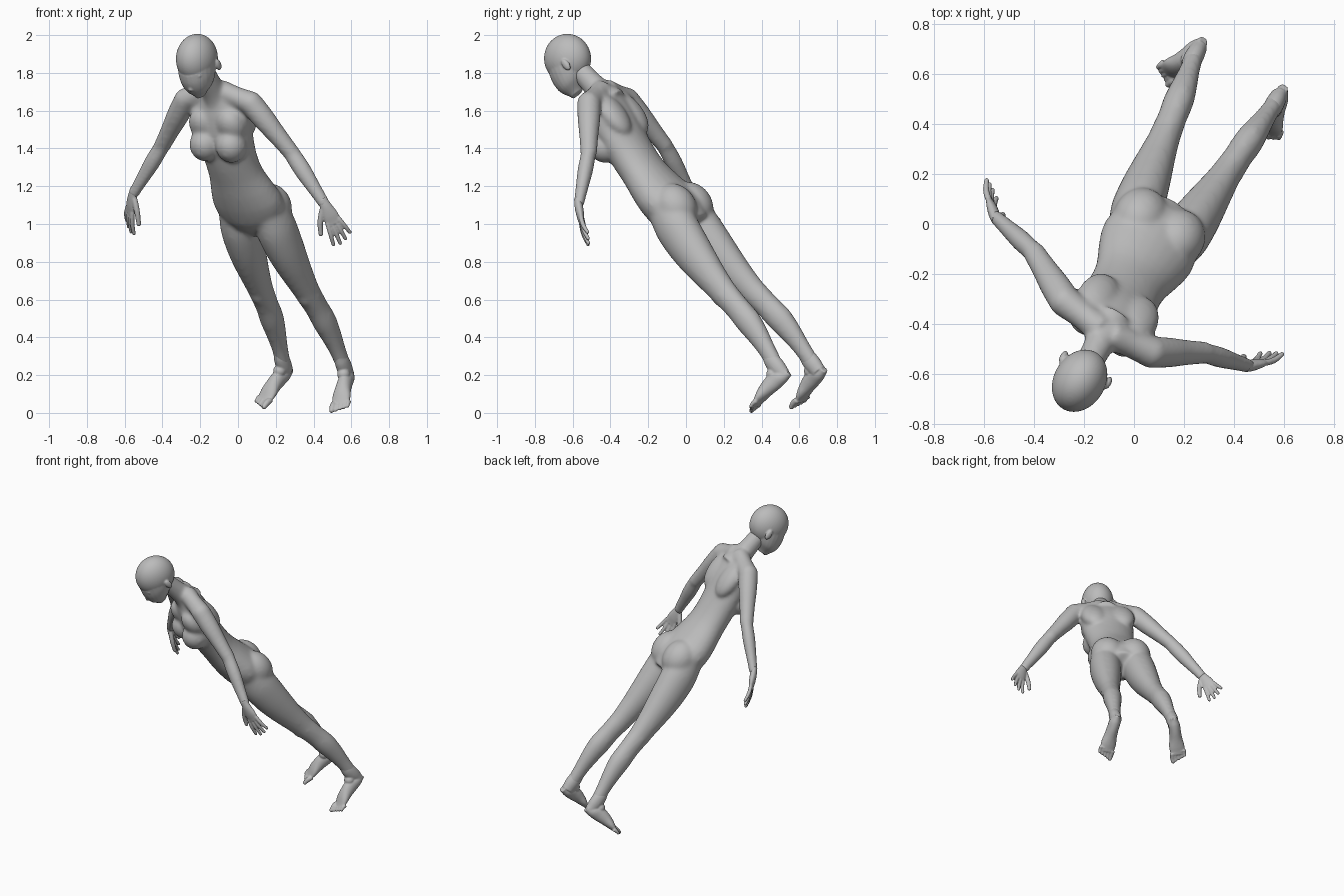
import bpy
import bmesh
from math import cos, sin, pi, floor
from mathutils import Matrix, Vector

cube = bpy.data.objects.get("Cube")
if cube:
    bpy.data.objects.remove(cube, do_unlink=True)

# One plain grey skin
GREY = (0.5, 0.5, 0.5, 1)
skin = bpy.data.materials.new("plain grey")
skin.use_nodes = True
skin.diffuse_color = GREY
shader = skin.node_tree.nodes["Principled BSDF"]
shader.inputs["Base Color"].default_value = GREY
shader.inputs["Roughness"].default_value = 0.7

# The figure is modelled upright, then its frame is leaned forward and turned
left = Vector((0.861, -0.507, -0.047)).normalized()
up = Vector((-0.296, -0.573, 0.764))
up = (up - left * up.dot(left)).normalized()
back = up.cross(left)
FRAME = Matrix((left, back, up)).transposed().to_4x4()
FRAME.translation = (0.428, 0.627, 0.174)

SIDES = {"left": 1, "right": -1}
ACROSS_BODY = Vector((1, 0, 0))
UPRIGHT = Vector((0, 0, 1))
STRAIGHT = Vector((0, 0, 0))


def sample(values, t):
    """Smooth curve through evenly spaced values, for t from start to end."""
    last = len(values) - 1
    i = min(floor(t * last), last - 1)
    f = t * last - i
    before, a, b, after = (values[min(max(i + k, 0), last)] for k in (-1, 0, 1, 2))
    slope_a, slope_b = (b - before) / 2, (after - a) / 2
    ease = f * f * (3 - 2 * f)
    return (a + (b - a) * ease + slope_a * f * (1 - f) ** 2
            - slope_b * f * f * (1 - f))


def loft(bm, start, end, widths, depths=1, side=ACROSS_BODY, mirror=1,
         bow=STRAIGHT, axis=None, segments=24, rings=20):
    """Closed tube of ellipses along a bowed line.

    depths is a list of its own, or one factor of the widths.
    """
    start, end, bow = Vector(start), Vector(end), Vector(bow)
    axis = (axis or end - start).normalized()
    side = (side - axis * side.dot(axis)).normalized()
    other = axis.cross(side)
    if not isinstance(depths, tuple):
        depths = tuple(w * depths for w in widths)
    previous = None
    for step in range(rings + 1):
        t = step / rings
        centre = start.lerp(end, t) + bow * sin(pi * t)
        wide, deep = side * sample(widths, t), other * sample(depths, t)
        ring = []
        for k in range(segments):
            angle = 2 * pi * k / segments
            p = centre + wide * cos(angle) + deep * sin(angle)
            ring.append(bm.verts.new((p.x * mirror, p.y, p.z)))
        if previous:
            for k in range(segments):
                n = (k + 1) % segments
                bm.faces.new((previous[k], previous[n], ring[n], ring[k]))
        else:
            bm.faces.new(ring)
        previous = ring
    bm.faces.new(previous)


def blob(bm, centre, size, mirror=1):
    """Ellipsoid."""
    x, y, z = centre
    matrix = Matrix.Translation((x * mirror, y, z)) @ Matrix.Diagonal((*size, 1))
    bmesh.ops.create_uvsphere(bm, u_segments=48, v_segments=32, radius=1, matrix=matrix)


def ball(bm, centre, radius, mirror=1):
    blob(bm, centre, (radius, radius, radius), mirror)


def digit(bm, root, tip, radius, bow, mirror):
    """Finger or toe with a rounded end."""
    loft(bm, root, tip, (radius, radius, radius * 0.8), mirror=mirror, bow=bow,
         segments=12, rings=8)
    ball(bm, tip, radius * 0.8, mirror)


def finish(bm, name, voxel, rounds):
    """Fuse the pieces into one smooth skin."""
    bmesh.ops.recalc_face_normals(bm, faces=bm.faces)
    mesh = bpy.data.meshes.new(name)
    bm.to_mesh(mesh)
    bm.free()
    mesh.materials.append(skin)
    mesh.shade_smooth()
    obj = bpy.data.objects.new(name, mesh)
    bpy.context.collection.objects.link(obj)
    obj.matrix_world = FRAME
    fuse = obj.modifiers.new("fuse", 'REMESH')
    fuse.mode = 'VOXEL'
    fuse.voxel_size = voxel
    fuse.use_smooth_shade = True
    soften = obj.modifiers.new("soften", 'SMOOTH')
    soften.factor = 0.5
    soften.iterations = rounds


# Joints of the left side, mirrored for the right
shoulder = Vector((0.2, 0.06, 1.88))
elbow = Vector((0.395, -0.02, 1.62))
wrist = Vector((0.585, -0.155, 1.4))
hip = Vector((0.1, 0, 1.2))
knee = Vector((0.145, 0, 0.6))
ankle = Vector((0.187, 0.005, 0.1))

# Hand directions: along the fingers, over to the little finger, out of the palm
along = (wrist - elbow + Vector((-0.03, 0, -0.2))).normalized()
across = Vector((0.77, 0.635, 0))
across = (across - along * across.dot(along)).normalized()
palm = across.cross(along)

# Body: torso, neck, arms and legs
body = bmesh.new()
loft(body, (0, 0.02, 1.05), (0, 0.07, 1.95),
     widths=(0.1, 0.18, 0.2, 0.18, 0.155, 0.15, 0.16, 0.17, 0.17, 0.08),
     depths=(0.09, 0.13, 0.13, 0.12, 0.11, 0.11, 0.11, 0.11, 0.09, 0.06),
     bow=(0, -0.065, 0), axis=UPRIGHT)
loft(body, (0, 0.065, 1.86), (0, 0.035, 2.13), (0.09, 0.065, 0.057, 0.055), 1.05)
for s in SIDES.values():
    loft(body, (0.02, 0.08, 1.94), shoulder, (0.06, 0.056, 0.062),
         side=UPRIGHT, mirror=s)                                # shoulder muscle
    ball(body, shoulder, 0.063, s)
    loft(body, shoulder, elbow, (0.063, 0.06, 0.051, 0.045), mirror=s)
    ball(body, elbow, 0.044, s)
    loft(body, elbow, wrist + along * 0.02, (0.045, 0.047, 0.039, 0.032), 0.88,
         side=across, mirror=s)
    loft(body, hip, knee, (0.09, 0.102, 0.098, 0.087, 0.073, 0.062), 1.17,
         mirror=s, bow=(0, -0.015, 0))
    ball(body, knee, 0.063, s)
    blob(body, knee + Vector((0, -0.045, 0.01)), (0.035, 0.035, 0.05), s)  # kneecap
    loft(body, knee, ankle, (0.062, 0.058, 0.06, 0.051, 0.041, 0.038), 1.17,
         mirror=s, bow=(0, 0.02, 0))
    blob(body, (0.08, -0.078, 1.69), (0.083, 0.085, 0.09), s)   # breast
    blob(body, (0.085, -0.02, 1.78), (0.08, 0.07, 0.1), s)      # upper chest
    blob(body, (0.085, 0.045, 1.17), (0.11, 0.11, 0.13), s)     # buttock
    blob(body, (0.09, 0.08, 1.78), (0.085, 0.06, 0.14), s)      # shoulder blade
finish(body, "body", 0.009, 20)

# Head with face and ears
head = bmesh.new()
blob(head, (0, 0.02, 2.21), (0.103, 0.131, 0.131))
loft(head, (0, 0.01, 2.2), (0, -0.06, 2.03), (0.1, 0.096, 0.078, 0.03),
     depths=(0.125, 0.115, 0.085, 0.035), axis=UPRIGHT)
loft(head, (0, -0.1, 2.18), (0, -0.125, 2.11), (0.008, 0.01, 0.014))   # nose
blob(head, (0, -0.1, 2.075), (0.025, 0.013, 0.007))                    # upper lip
blob(head, (0, -0.096, 2.06), (0.02, 0.013, 0.008))                    # lower lip
ball(head, (0, -0.08, 2.045), 0.02)                                    # chin
for s in SIDES.values():
    ball(head, (0.013, -0.11, 2.108), 0.01, s)                         # nostril
    blob(head, (0.04, -0.086, 2.185), (0.03, 0.014, 0.012), s)         # brow
    blob(head, (0.04, -0.082, 2.157), (0.018, 0.018, 0.011), s)        # eye
    ball(head, (0.052, -0.064, 2.118), 0.026, s)                       # cheek
    blob(head, (0.103, 0.04, 2.157), (0.014, 0.02, 0.035), s)          # ear
finish(head, "head", 0.0045, 6)

# Foot directions, turned out a little
toe_way = Vector((0.2, -1, 0)).normalized()
outward = toe_way.cross(-UPRIGHT)
heel = Vector((0.185, 0.042, 0.03))
ball_of_foot = heel + toe_way * 0.25 - UPRIGHT * 0.015

for side_name, s in SIDES.items():
    # Hand with four spread fingers and a thumb
    hand = bmesh.new()
    loft(hand, wrist - along * 0.02, wrist + along * 0.13,
         (0.024, 0.032, 0.042, 0.042), depths=(0.018, 0.022, 0.02, 0.013),
         side=across, mirror=s)
    for i, length in enumerate((0.1, 0.11, 0.1, 0.08)):
        spread = across * (i - 1.5) * 0.021
        root = wrist + along * 0.11 + spread
        tip = wrist + along * (0.13 + length) + spread * 1.7 + palm * 0.018
        digit(hand, root, tip, 0.0125, palm * -0.006, s)
    digit(hand, wrist + along * 0.02 - across * 0.012,
          wrist + along * 0.15 - across * 0.088 + palm * 0.018,
          0.0155, across * -0.01, s)
    finish(hand, side_name + "_hand", 0.0045, 4)

    # Foot with ankle and five toes
    foot = bmesh.new()
    loft(foot, heel, ball_of_foot, (0.02, 0.036, 0.038, 0.042, 0.05, 0.046),
         depths=(0.024, 0.041, 0.047, 0.041, 0.03, 0.015), side=outward,
         mirror=s, bow=UPRIGHT * 0.02)
    loft(foot, ankle + UPRIGHT * 0.09, ankle - UPRIGHT * 0.06,
         (0.026, 0.036, 0.038, 0.034), 1.25, mirror=s)
    ball(foot, ankle + Vector((0.01, -0.04, -0.02)), 0.034, s)     # instep
    for i in range(5):
        radius = 0.0125 if i else 0.017
        root = ball_of_foot + outward * (i - 1.8) * 0.02 - toe_way * (0.01 + 0.004 * i)
        root.z = radius
        tip = root + toe_way * (0.056 - 0.004 * i)
        digit(foot, root, tip, radius, UPRIGHT * 0.004, s)
    finish(foot, side_name + "_foot", 0.0045, 4)
